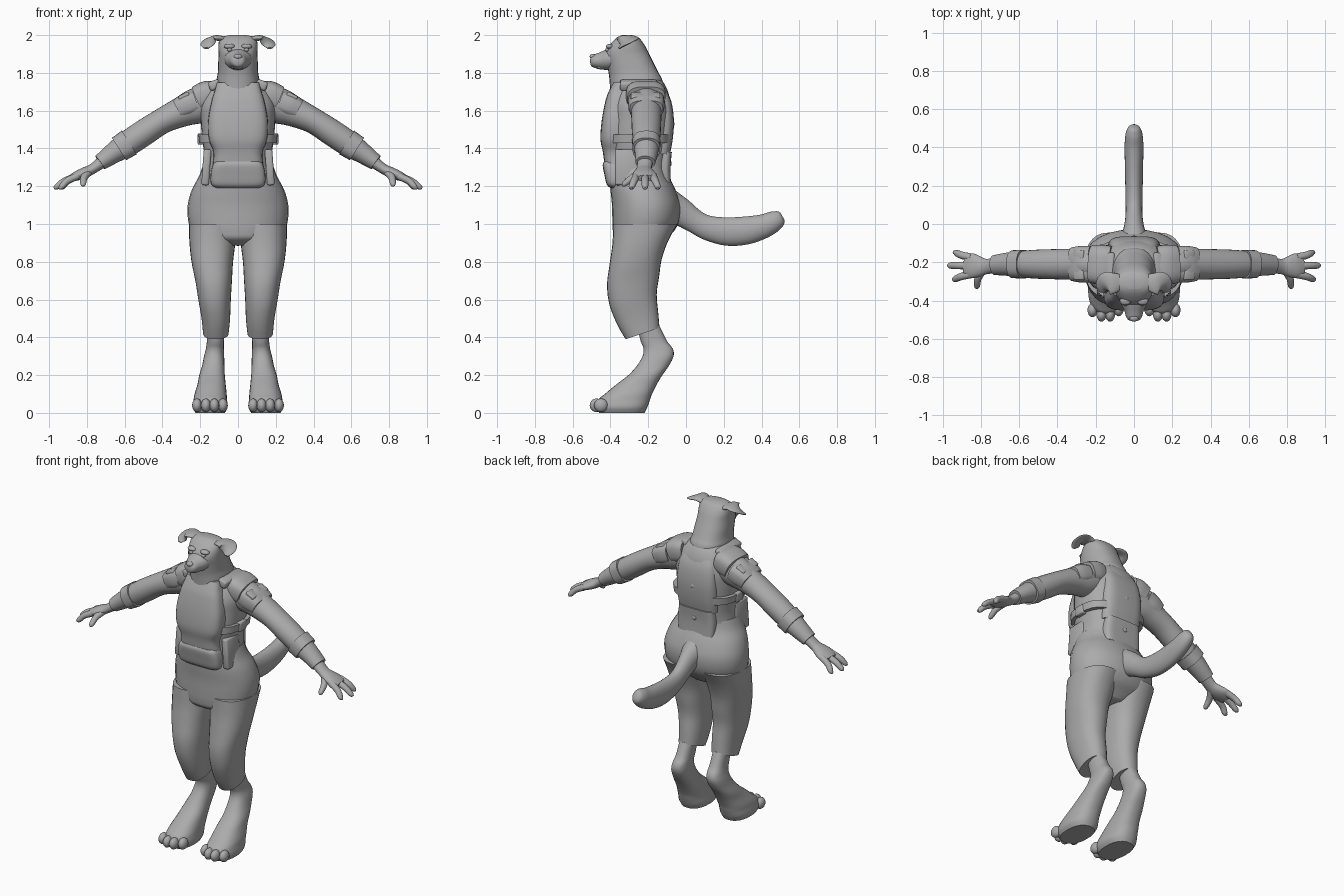
import bpy, bmesh, math
from mathutils import Vector, Matrix

GREY = bpy.data.materials.new("plain grey")
GREY.diffuse_color = (0.41, 0.41, 0.41, 1)


def finish(name, bm, mirror=False, angle=50):
    bmesh.ops.recalc_face_normals(bm, faces=bm.faces)
    me = bpy.data.meshes.new(name)
    bm.to_mesh(me)
    bm.free()
    me.materials.append(GREY)
    me.polygons.foreach_set("use_smooth", [True] * len(me.polygons))
    me.set_sharp_from_angle(angle=math.radians(angle))
    ob = bpy.data.objects.new(name, me)
    bpy.context.collection.objects.link(ob)
    if mirror:
        ob.modifiers.new("mirror", 'MIRROR').use_mirror_merge = False
    return ob


def smooth_keys(keys, steps):
    """Catmull-Rom interpolation of tuples of numbers."""
    out = []
    for i in range(len(keys) - 1):
        quad = [keys[max(0, min(len(keys) - 1, i + k))] for k in (-1, 0, 1, 2)]
        for s in range(steps):
            t = s / steps
            out.append([0.5 * (2 * b + (c - a) * t + (2 * a - 5 * b + 4 * c - d) * t * t
                               + (3 * b - a - 3 * c + d) * t ** 3) for a, b, c, d in zip(*quad)])
    return out + [list(keys[-1])]


def loft(name, rings, mirror, p, n=28):
    """Skin super-elliptic rings given as (centre, side vector, up vector)."""
    bm, loops = bmesh.new(), []
    for c, u, v in rings:
        loop = []
        for k in range(n):
            a = 2 * math.pi * k / n
            cs, sn = math.cos(a), math.sin(a)
            loop.append(bm.verts.new(c + u * math.copysign(abs(cs) ** (2 / p), cs)
                                     + v * math.copysign(abs(sn) ** (2 / p), sn)))
        loops.append(loop)
    for a, b in zip(loops, loops[1:]):
        for k in range(n):
            bm.faces.new((a[k], a[(k + 1) % n], b[(k + 1) % n], b[k]))
    bm.faces.new(loops[0])
    bm.faces.new(loops[-1])
    return finish(name, bm, mirror)


def stack(name, keys, mirror=False, p=2.3, tilt=0, steps=4):
    """Horizontal rings (z, x0, x1, y0, y1); tilt slopes the lowest rings."""
    rings = []
    z_low, z_high = keys[0][0], keys[-1][0]
    for z, x0, x1, y0, y1 in smooth_keys(keys, steps):
        k = tilt * max(0, 1 - (z - z_low) / (z_high - z_low))
        dy = (y1 - y0) / 2
        rings.append((Vector(((x0 + x1) / 2, (y0 + y1) / 2, z)),
                      Vector(((x1 - x0) / 2, 0, 0)), Vector((0, dy, k * dy))))
    return loft(name, rings, mirror, p)


def body(name, keys, **kw):
    """Centred stack from (z, half width, y0, y1)."""
    return stack(name, [(z, -h, h, a, b) for z, h, a, b in keys], **kw)


def tube(name, keys, mirror=False, p=2, steps=4):
    """Rings along a path (x, y, z, sideways radius, vertical radius)."""
    pts = smooth_keys(keys, steps)
    rings = []
    for i, q in enumerate(pts):
        t = (Vector(pts[min(i + 1, len(pts) - 1)][:3]) - Vector(pts[max(i - 1, 0)][:3])).normalized()
        side = t.cross(Vector((0, 0, 1))).normalized()
        rings.append((Vector(q[:3]), side * q[3], side.cross(t) * q[4]))
    return loft(name, rings, mirror, p)


def ball(name, c, s, mirror=False):
    bm = bmesh.new()
    bmesh.ops.create_uvsphere(bm, u_segments=16, v_segments=10, radius=1,
                              matrix=Matrix.Translation(c) @ Matrix.Diagonal((*s, 1)))
    return finish(name, bm, mirror)


def box(name, c, s, tilt=0, mirror=False):
    bm = bmesh.new()
    bmesh.ops.create_cube(bm, size=1, matrix=Matrix.Translation(c)
                          @ Matrix.Rotation(math.radians(tilt), 4, 'Y') @ Matrix.Diagonal((*s, 1)))
    bmesh.ops.bevel(bm, geom=bm.edges[:], offset=min(s) * 0.25, segments=2, affect='EDGES', profile=0.5)
    return finish(name, bm, mirror)


# Head, neck and face
body("head_and_neck", [(1.68, .12, -.40, -.12), (1.76, .114, -.405, -.125), (1.80, .107, -.41, -.145),
                       (1.85, .105, -.42, -.17), (1.90, .103, -.43, -.195), (1.94, .104, -.412, -.215),
                       (1.97, .10, -.385, -.235), (1.99, .085, -.36, -.255), (2.0, .045, -.34, -.285)])
tube("muzzle", [(0, -.36, 1.88, .085, .065), (0, -.42, 1.868, .066, .054), (0, -.455, 1.864, .05, .044),
                (0, -.485, 1.862, .041, .035), (0, -.502, 1.862, .028, .025), (0, -.507, 1.862, .01, .01)])
ball("nose", (0, -.492, 1.886), (.023, .018, .015))
ball("lower_jaw", (0, -.44, 1.832), (.034, .045, .014))
ball("eye", (.045, -.416, 1.922), (.014, .012, .009), True)
ball("brow", (.045, -.402, 1.94), (.03, .022, .014), True)
tube("ear", [(.07, -.30, 1.975, .04, .016), (.11, -.308, 1.985, .055, .015), (.142, -.312, 1.978, .06, .012),
             (.162, -.33, 1.952, .042, .01), (.168, -.355, 1.93, .012, .006)], True)

# Torso under the vest
body("torso", [(1.18, .2, -.40, -.07), (1.25, .188, -.405, -.095), (1.35, .178, -.41, -.09),
               (1.45, .19, -.42, -.08), (1.55, .198, -.41, -.075), (1.63, .2, -.40, -.08),
               (1.70, .17, -.375, -.095), (1.75, .13, -.345, -.12), (1.77, .1, -.32, -.145)])

# Vest plates, belt, straps and pouches
body("vest_front_plate", [(1.30, .135, -.43, -.28), (1.38, .13, -.44, -.28), (1.45, .155, -.453, -.28),
                          (1.55, .158, -.446, -.28), (1.65, .14, -.427, -.28), (1.70, .125, -.41, -.28),
                          (1.75, .112, -.385, -.28)], p=3.5)
body("vest_back_plate", [(1.37, .135, -.25, -.085), (1.45, .138, -.25, -.07), (1.55, .138, -.25, -.064),
                         (1.65, .128, -.25, -.078), (1.72, .105, -.25, -.112)], p=4)
body("vest_back_flap", [(1.22, .125, -.2, -.08), (1.30, .128, -.2, -.082), (1.38, .12, -.2, -.075)], p=5)
body("vest_belt", [(1.43, .207, -.415, -.078), (1.475, .212, -.415, -.074)], p=2.8, steps=1)
body("front_pouch", [(1.19, .115, -.40, -.3), (1.21, .142, -.42, -.3), (1.26, .145, -.432, -.3),
                     (1.31, .135, -.441, -.3), (1.33, .12, -.435, -.3)], p=4.5)
box("side_pouch", (.168, -.31, 1.30), (.04, .13, .19), -4, True)
box("side_clip", (.197, -.25, 1.45), (.035, .07, .06), 0, True)
box("shoulder_strap", (.125, -.25, 1.735), (.06, .2, .05), 20, True)
for z in (1.53, 1.32):
    ball("back_stud", (0, -.068 if z > 1.4 else -.083, z), (.016, .007, .014))

# Trousers
body("trouser_seat", [(.885, .08, -.32, -.15), (.92, .2, -.375, -.11), (.96, .245, -.387, -.065),
                      (1.02, .264, -.39, -.035), (1.10, .266, -.392, -.03), (1.18, .245, -.40, -.055),
                      (1.25, .208, -.405, -.088), (1.31, .186, -.405, -.1)], p=2.2)
stack("trouser_leg", [(.42, .05, .185, -.32, -.14), (.50, .042, .193, -.365, -.147), (.60, .038, .21, -.405, -.155),
                      (.70, .032, .226, -.418, -.142), (.80, .026, .246, -.405, -.128), (.90, .014, .257, -.39, -.095),
                      (1.0, .004, .26, -.385, -.045)], True, p=2.3, tilt=.33)

# Bare lower legs and paws
stack("lower_leg_and_foot", [(0, .07, .225, -.46, -.22), (.03, .055, .24, -.472, -.205), (.07, .058, .235, -.465, -.19),
                             (.10, .06, .23, -.43, -.18), (.15, .065, .215, -.37, -.155), (.20, .07, .205, -.305, -.125),
                             (.25, .072, .19, -.26, -.09), (.30, .073, .18, -.23, -.066), (.34, .075, .17, -.225, -.07),
                             (.38, .075, .165, -.24, -.1), (.46, .075, .165, -.26, -.14)], True, p=2.4)
for x, y in ((.08, -.445), (.125, -.473), (.17, -.473), (.217, -.45)):
    ball("toe", (x, y, .04), (.026, .037, .036), True)

# Arms with padded shoulders and cuffed sleeves
tube("arm", [(.12, -.215, 1.65, .09, .09), (.22, -.21, 1.625, .088, .095), (.30, -.21, 1.593, .082, .08),
             (.40, -.21, 1.546, .079, .068), (.50, -.21, 1.482, .076, .07), (.58, -.21, 1.428, .07, .068),
             (.66, -.21, 1.375, .061, .055), (.73, -.215, 1.325, .052, .043)], True)
tube("sleeve_cuff", [(.575, -.21, 1.432, .075, .074), (.63, -.21, 1.397, .073, .07)], True, p=2.5, steps=1)
tube("upper_shoulder_pad", [(.12, -.215, 1.69, .1, .068), (.165, -.213, 1.682, .105, .075),
                            (.215, -.21, 1.662, .1, .07)], True, p=3)
tube("lower_shoulder_pad", [(.22, -.21, 1.648, .095, .062), (.275, -.21, 1.628, .096, .064),
                            (.32, -.21, 1.605, .088, .055)], True, p=3)
for y in (-.265, -.165):
    box("pad_plate", (.285, y, 1.675), (.06, .055, .03), 27, True)

# Hands
tube("palm", [(.71, -.215, 1.335, .042, .033), (.77, -.222, 1.292, .04, .027), (.81, -.222, 1.272, .055, .029),
              (.85, -.218, 1.256, .065, .026), (.885, -.215, 1.242, .05, .018)], True)
for tip_x, tip_y, y in ((.945, -.15, -.175), (.975, -.217, -.217), (.95, -.288, -.262)):
    mid = (tip_x + .86) / 2
    tube("finger", [(.85, y, 1.254, .021, .02), (mid, (y + tip_y) / 2, 1.228, .019, .018),
                    (tip_x - .015, tip_y, 1.197, .016, .015), (tip_x, tip_y, 1.19, .006, .006)], True)
tube("thumb", [(.79, -.24, 1.275, .022, .02), (.815, -.285, 1.245, .019, .018),
               (.82, -.325, 1.212, .015, .014), (.82, -.337, 1.203, .005, .005)], True)

# Tail
tube("tail", [(0, -.10, 1.10, .085, .09), (0, -.03, 1.065, .056, .075), (0, .05, 1.012, .044, .062),
              (0, .12, .978, .044, .066), (0, .22, .96, .046, .075), (0, .32, .966, .048, .074),
              (0, .41, .988, .049, .064), (0, .47, 1.017, .044, .054), (0, .50, 1.036, .03, .038),
              (0, .51, 1.042, .01, .02)])
